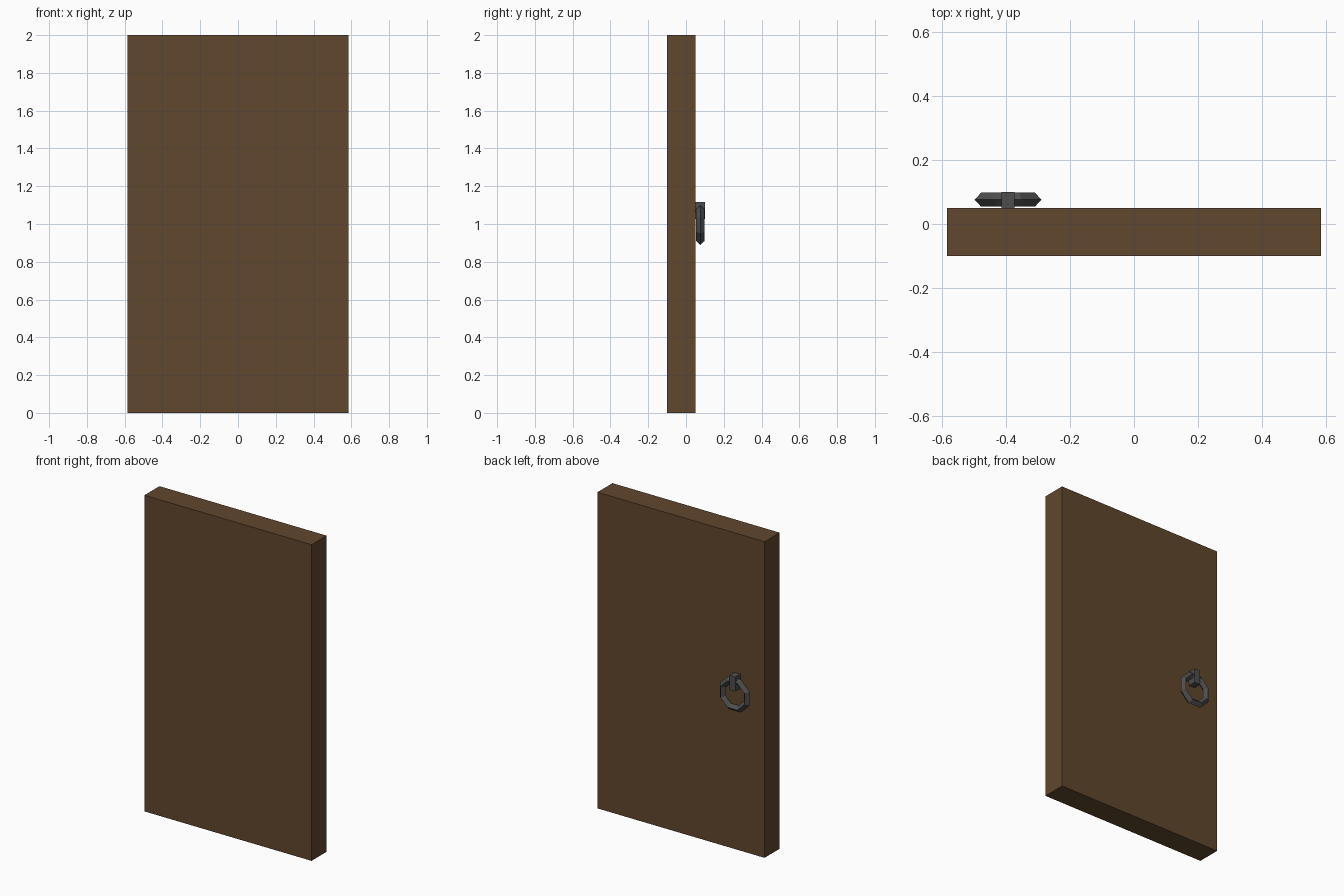
import bpy, bmesh, math

if "Cube" in bpy.data.objects:
    bpy.data.objects.remove(bpy.data.objects["Cube"])

def material(name, rgb):
    m = bpy.data.materials.new(name)
    m.diffuse_color = (*rgb, 1)
    m.use_nodes = True
    m.node_tree.nodes["Principled BSDF"].inputs["Base Color"].default_value = m.diffuse_color
    return m

wood = material("brown wood", (0.12, 0.063, 0.027))
iron = material("dark iron", (0.075, 0.075, 0.075))

def add_object(name, bm, mat):
    bmesh.ops.recalc_face_normals(bm, faces=bm.faces)
    me = bpy.data.meshes.new(name)
    bm.to_mesh(me)
    bm.free()
    me.materials.append(mat)
    ob = bpy.data.objects.new(name, me)
    bpy.context.collection.objects.link(ob)

def box(name, lo, hi, mat):
    bm = bmesh.new()
    bmesh.ops.create_cube(bm, size=1)
    for v in bm.verts:
        v.co = [(a + b) / 2 + c * (b - a) for a, b, c in zip(lo, hi, v.co)]
    add_object(name, bm, mat)

# Door slab
box("door_panel", (-0.585, -0.1, 0), (0.585, 0.05, 2), wood)

# Bracket holding the ring
box("ring_bracket", (-0.415, 0.048, 1.026), (-0.373, 0.1, 1.117), iron)

# Eight-sided pull ring with a diamond cross-section
def pull_ring(cx, cy, cz, major, minor, n=8, k=4):
    bm = bmesh.new()
    rows = []
    for i in range(n):
        a = math.tau * (i + 0.5) / n
        row = []
        for j in range(k):
            b = math.tau * j / k
            r = major + minor * math.cos(b)
            row.append(bm.verts.new((cx + r * math.cos(a), cy + minor * math.sin(b),
                                     cz + r * math.sin(a))))
        rows.append(row)
    for i in range(n):
        p, q = rows[i], rows[(i + 1) % n]
        for j in range(k):
            bm.faces.new((p[j], p[(j + 1) % k], q[(j + 1) % k], q[j]))
    add_object("pull_ring", bm, iron)

pull_ring(-0.394, 0.076, 0.994, 0.091, 0.022)
